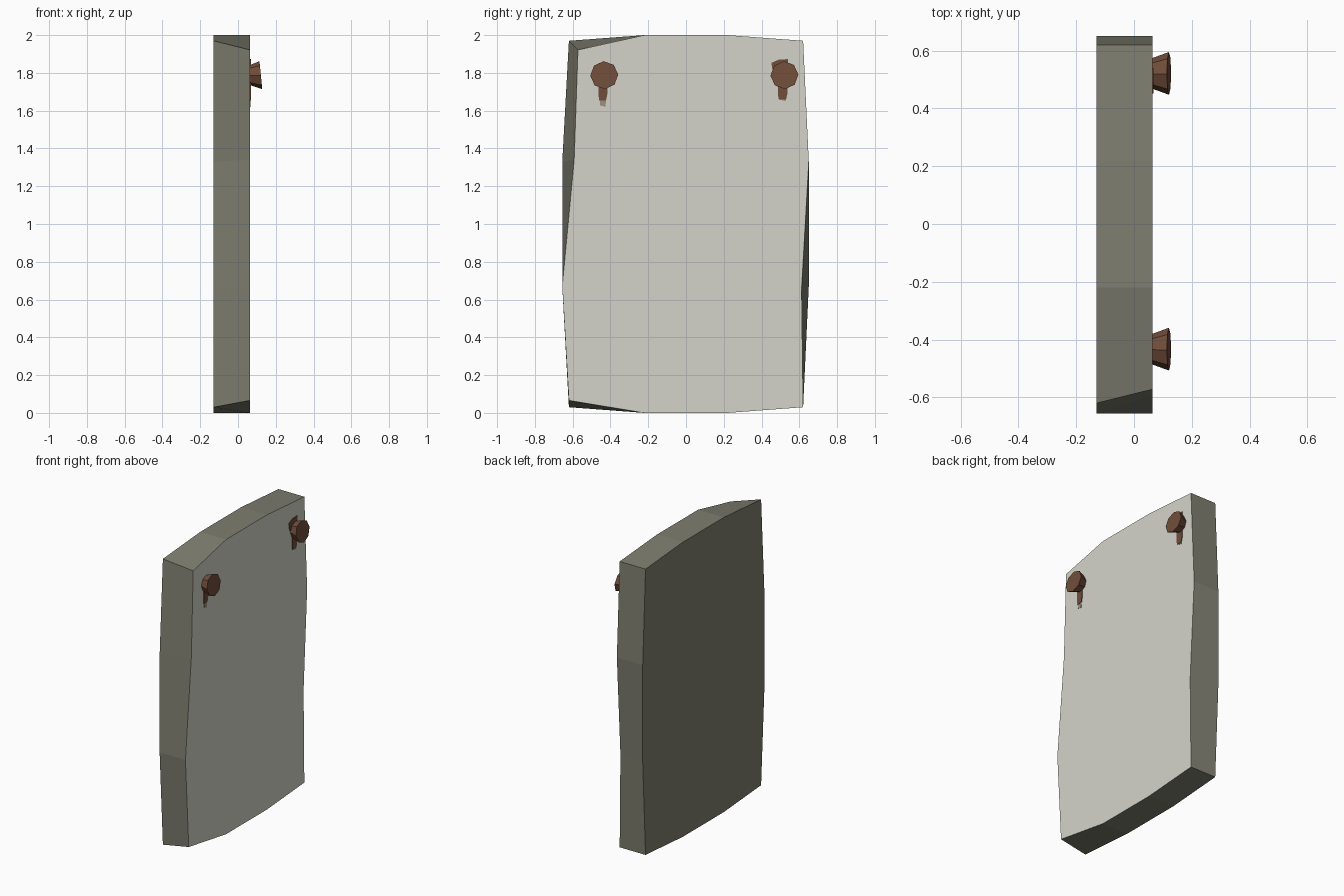
import bpy, math
from mathutils import Matrix, Vector

if "Cube" in bpy.data.objects:
    bpy.data.objects.remove(bpy.data.objects["Cube"])


def material(name, rgb):
    # sRGB 0-255 to linear
    lin = [((c / 255 + 0.055) / 1.055) ** 2.4 for c in rgb]
    m = bpy.data.materials.new(name)
    m.diffuse_color = (*lin, 1)
    m.use_nodes = True
    m.node_tree.nodes["Principled BSDF"].inputs["Base Color"].default_value = m.diffuse_color
    return m


LIGHT = material("pale stone", (212, 212, 202))
DARK = material("grey stone", (126, 126, 112))
RUST = material("rusty iron", (112, 77, 58))
STAIN = material("faded stain", (150, 145, 128))


def build(name, verts, faces, mats):
    me = bpy.data.meshes.new(name)
    me.from_pydata(verts, [], faces)
    for m in mats:
        me.materials.append(m)
    ob = bpy.data.objects.new(name, me)
    bpy.context.collection.objects.link(ob)
    return ob


def loft(name, rear, front, mats):
    # joins two matching rings, rear (-x) and front (+x), counter-clockwise from +x
    n = len(rear)
    faces = [tuple(range(n - 1, -1, -1)), tuple(range(n, 2 * n))]
    faces += [(i, (i + 1) % n, n + (i + 1) % n, n + i) for i in range(n)]
    return build(name, rear + front, faces, mats)


# slab: regular bulged outline at the back, chipped outline at the front
XF = 0.064
back = [(-.62, .03), (-.22, 0), (.22, 0), (.62, .03), (.65, .67), (.65, 1.33),
        (.62, 1.97), (.22, 2), (-.22, 2), (-.62, 1.97), (-.655, 1.33), (-.655, .67)]
front = list(back)
front[0] = (-.62, .066)
front[4] = (.612, .66)
front[9] = (-.572, 1.922)
front[10] = (-.592, 1.34)
slab = loft("slab", [(-.13, y, z) for y, z in back],
            [(XF, y, z) for y, z in front], [DARK, LIGHT])
slab.data.polygons[1].material_index = 1

# tilted octagonal studs flaring outwards
for i, (cy, cz) in enumerate([(-.433, 1.788), (.521, 1.788)]):
    def ring(x, r, tilt):
        pts = []
        for k in range(8):
            a = math.radians(45 * k + 2)
            y, z = r * math.cos(a), r * math.sin(a)
            pts.append((x - z * tilt, cy + y, cz + z))
        return pts
    loft(f"stud_{i + 1}", ring(.055, .05, 0), ring(.121, .074, .1), [RUST])


# thin rust marks on the front face
def plate(name, pts, mat, t):
    loft(name, [(XF - .001, y, z) for y, z in pts],
         [(XF + t, y, z) for y, z in pts], [mat])


def drip(name, y, top, mid, end, w):
    plate(name + "_rust", [(y - w * .8, mid), (y + w * .7, mid), (y + w, mid + .035),
                           (y + w, top), (y - w, top), (y - w, mid + .03)], RUST, .004)
    plate(name + "_faded", [(y - w * .6, end + .008), (y + w * .6, end), (y + w * .7, mid + .02),
                            (y - w * .8, mid + .02)], STAIN, .002)


drip("drip_1", -.44, 1.76, 1.655, 1.62, .024)
drip("drip_2", .512, 1.76, 1.66, 1.65, .026)
plate("rust_patch", [(.46, 1.8), (.54, 1.8), (.54, 1.873), (.49, 1.87),
                     (.452, 1.853)], RUST, .004)
